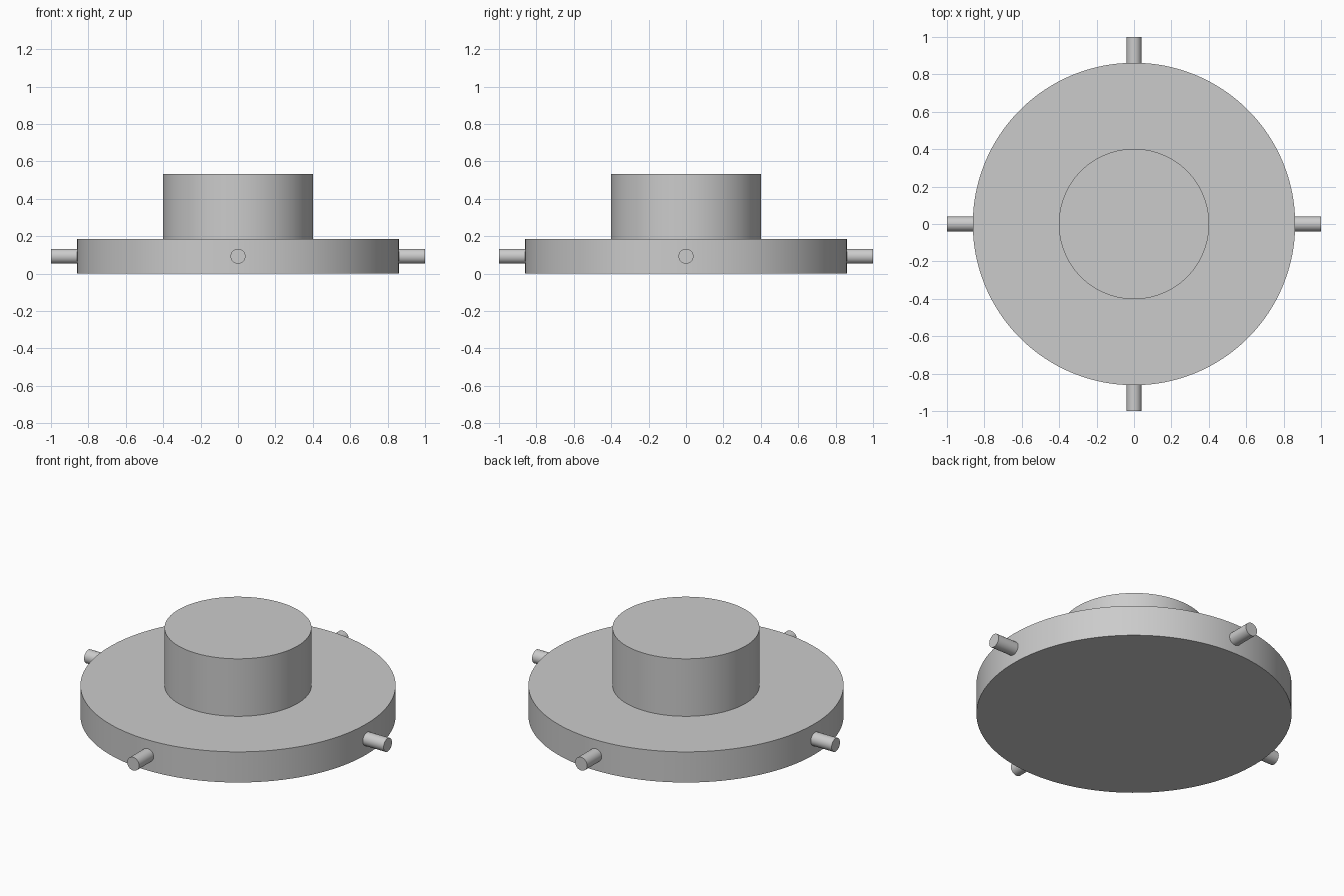
import bpy
from math import pi, cos, sin, radians
from mathutils import Vector

cube = bpy.data.objects.get("Cube")
if cube:
    bpy.data.objects.remove(cube, do_unlink=True)

grey = bpy.data.materials.new("plain grey")
grey.use_nodes = True
colour = (0.6, 0.6, 0.6, 1)
grey.diffuse_color = colour
grey.node_tree.nodes["Principled BSDF"].inputs["Base Color"].default_value = colour


def cylinder(name, radius, start, end, sides):
    """Smooth-sided cylinder running between two points."""
    start, end = Vector(start), Vector(end)
    axis = end - start
    bpy.ops.mesh.primitive_cylinder_add(
        vertices=sides, radius=radius, depth=axis.length,
        location=(start + end) / 2,
        rotation=axis.to_track_quat('Z', 'Y').to_euler())
    obj = bpy.context.object
    obj.name = name
    obj.data.materials.append(grey)
    bpy.ops.object.shade_smooth_by_angle(angle=radians(30))
    return obj


DISC_TOP = 0.185
HUB_TOP = 0.532
PIN_Z = DISC_TOP / 2

# Wide base disc and the central hub standing on it
cylinder("base_disc", 0.862, (0, 0, 0), (0, 0, DISC_TOP), 128)
cylinder("hub", 0.402, (0, 0, DISC_TOP), (0, 0, HUB_TOP), 96)

# Four pins sticking out of the rim
for i, side in enumerate(("left", "back", "right", "front")):
    x, y = cos(i * pi / 2), sin(i * pi / 2)
    cylinder(side + "_pin", 0.04, (x * 0.8, y * 0.8, PIN_Z), (x, y, PIN_Z), 32)
